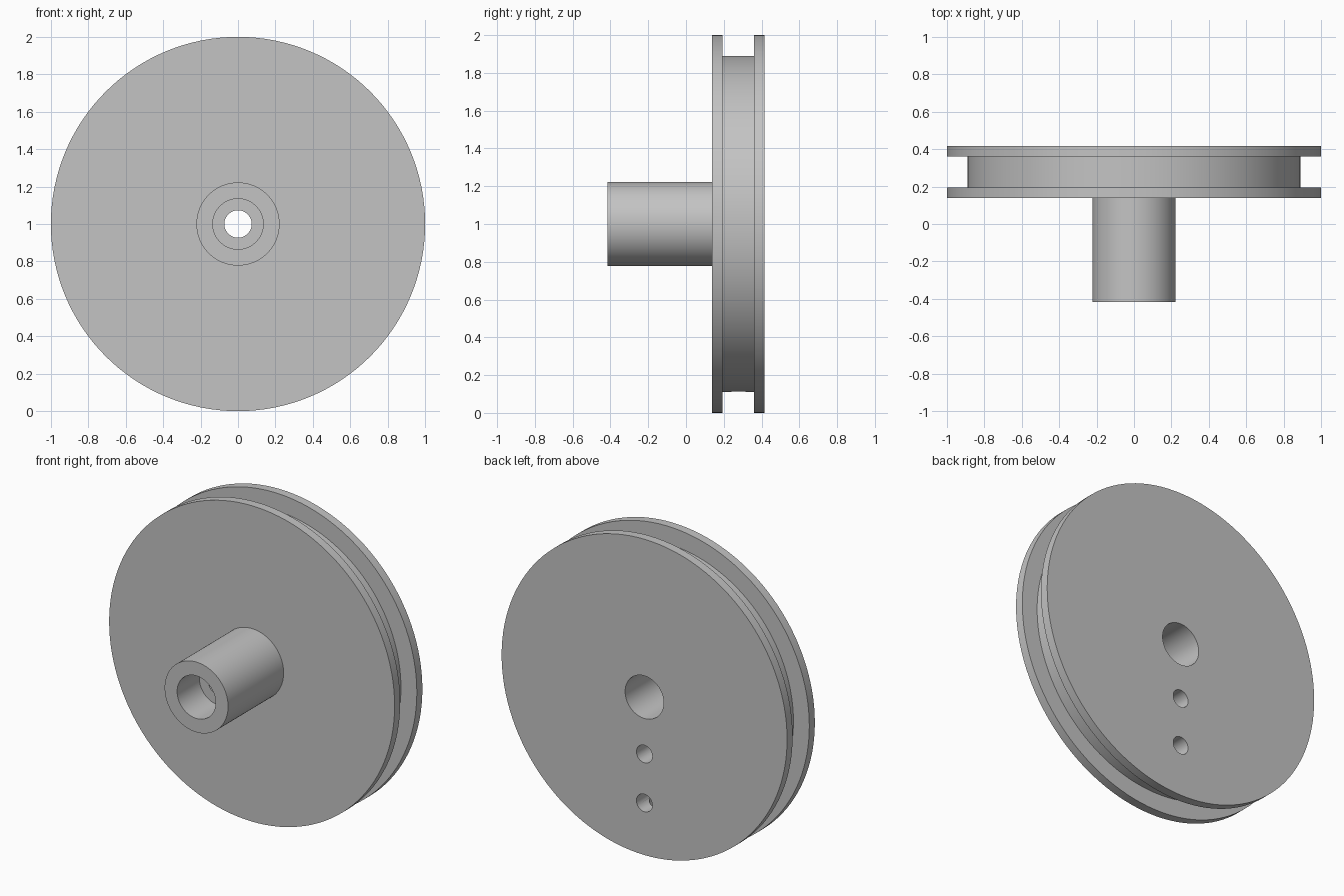
import bpy, bmesh, math
from mathutils import Matrix

cube = bpy.data.objects.get("Cube")
if cube:
    bpy.data.objects.remove(cube, do_unlink=True)

grey = bpy.data.materials.new("light grey")
grey.use_nodes = True
COLOUR = (0.55, 0.55, 0.55, 1)
grey.diffuse_color = COLOUR
grey.node_tree.nodes["Principled BSDF"].inputs["Base Color"].default_value = COLOUR

U = 1 / 18            # module: wheel radius is 18 modules
SEGMENTS = 128
FRONT, BACK = -7.5 * U, 7.5 * U
FACE = 2.5 * U        # front face of the wheel


def make_object(name, bm):
    mesh = bpy.data.meshes.new(name)
    bmesh.ops.recalc_face_normals(bm, faces=bm.faces)
    bm.to_mesh(mesh)
    bm.free()
    mesh.materials.append(grey)
    obj = bpy.data.objects.new(name, mesh)
    bpy.context.collection.objects.link(obj)
    return obj


def lathe(name, profile):
    """Spin a closed (radius, y) profile around the horizontal axle."""
    bm = bmesh.new()
    rings = []
    for i in range(SEGMENTS):
        a = 2 * math.pi * i / SEGMENTS
        rings.append([bm.verts.new((r * math.cos(a), y, 1 + r * math.sin(a)))
                      for r, y in profile])
    n = len(profile)
    for i in range(SEGMENTS):
        here, there = rings[i], rings[(i + 1) % SEGMENTS]
        for j in range(n):
            k = (j + 1) % n
            bm.faces.new((here[j], here[k], there[k], there[j]))
    return make_object(name, bm)


def drill(target, name, radius, depth, matrix):
    """Cut a round hole with a hidden cylinder."""
    bm = bmesh.new()
    bmesh.ops.create_cone(bm, cap_ends=True, segments=48, radius1=radius,
                          radius2=radius, depth=depth, matrix=matrix)
    cutter = make_object(name, bm)
    cutter.hide_render = True
    mod = target.modifiers.new(name, 'BOOLEAN')
    mod.object = cutter
    mod.solver = 'EXACT'
    bpy.context.view_layer.objects.active = target
    bpy.ops.object.modifier_apply(modifier=name)
    bpy.data.objects.remove(cutter, do_unlink=True)


# Grooved wheel with hub, stepped bore open at both ends
bore, axle, hub = 0.135, 0.073, 4 * U
wheel = lathe("grooved_wheel_with_hub", [
    (bore, FRONT), (hub, FRONT), (hub, FACE),
    (1, FACE), (1, FACE + U), (16 * U, FACE + U),
    (16 * U, BACK - U), (1, BACK - U), (1, BACK),
    (bore, BACK), (bore, BACK - 7 * U),
    (axle, BACK - 7 * U), (axle, FRONT + 4 * U), (bore, FRONT + 4 * U)])

# Two blind cord holes in the back face
along_y = Matrix.Rotation(math.pi / 2, 4, 'X')
for name, drop in (("inner_cord_hole", 0.36), ("outer_cord_hole", 0.67)):
    drill(wheel, name, U, 8 * U,
          Matrix.Translation((0, BACK, 1 - drop)) @ along_y)

# Radial cord passage from the groove up to the outer hole
drill(wheel, "cord_passage", 0.05, 0.34, Matrix.Translation((0, 5 * U, 0.2)) @
      Matrix.Translation((0, 0, 0)))

bpy.ops.object.select_all(action='DESELECT')
wheel.select_set(True)
bpy.context.view_layer.objects.active = wheel
bpy.ops.object.shade_smooth_by_angle(angle=math.radians(30))
